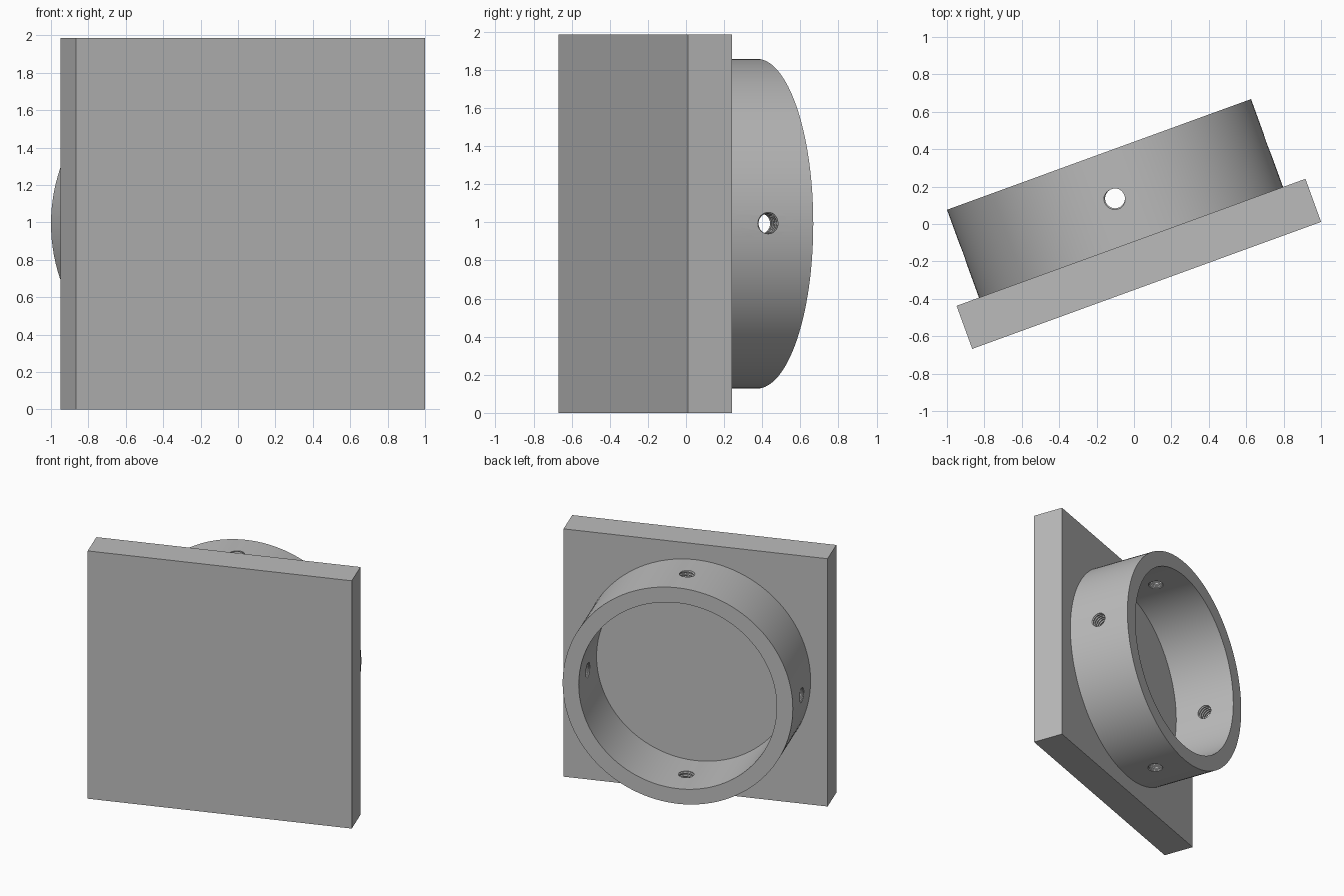
import bpy, bmesh, math
from mathutils import Matrix, Vector

if "Cube" in bpy.data.objects:
    bpy.data.objects.remove(bpy.data.objects["Cube"])

SIDE, THICK = 1.985, 0.245            # square plate
R_OUT, R_IN, DEPTH = 0.865, 0.744, 0.50   # collar ring
BASE = Matrix.Translation((-0.016, -0.098, SIDE / 2)) @ Matrix.Rotation(math.radians(20), 4, 'Z')

grey = bpy.data.materials.new("plain grey")
grey.diffuse_color = (0.50, 0.50, 0.50, 1)
grey.use_nodes = True
grey.node_tree.nodes["Principled BSDF"].inputs["Base Color"].default_value = grey.diffuse_color


def make_object(name, bm, matrix):
    bmesh.ops.recalc_face_normals(bm, faces=bm.faces)
    mesh = bpy.data.meshes.new(name)
    bm.to_mesh(mesh)
    bm.free()
    mesh.materials.append(grey)
    ob = bpy.data.objects.new(name, mesh)
    ob.matrix_world = matrix
    bpy.context.collection.objects.link(ob)
    return ob


def make_plate():
    bm = bmesh.new()
    bmesh.ops.create_cube(bm, size=1)
    bmesh.ops.scale(bm, vec=(SIDE, THICK, SIDE), verts=bm.verts)
    bmesh.ops.translate(bm, vec=(0, -THICK / 2, 0), verts=bm.verts)
    return make_object("plate_with_collar", bm, BASE)


def make_ring(n=128):
    # rectangular section revolved about the local y axis, rooted in the plate
    bm = bmesh.new()
    section = [(R_OUT, -0.1), (R_OUT, DEPTH), (R_IN, DEPTH), (R_IN, -0.1)]
    loops = [[bm.verts.new((r * math.cos(a), y, r * math.sin(a))) for r, y in section]
             for a in (2 * math.pi * i / n for i in range(n))]
    for i in range(n):
        p, q = loops[i], loops[(i + 1) % n]
        for k in range(4):
            m = (k + 1) % 4
            bm.faces.new((p[k], p[m], q[m], q[k]))
    return make_object("collar_ring", bm, BASE)


def make_thread_cutter(angle, n=32, turns=9, pitch=0.024, start=0.69):
    # helical tap: crests and roots follow the thread, ends closed by fans
    bm = bmesh.new()
    radii = [0.053, 0.053, 0.060, 0.060]
    k = len(radii)
    rows = turns * k
    grid = {}
    for i in range(rows + k + 1):
        for j in range(n):
            if i > rows and j > 0:
                continue
            a, r = 2 * math.pi * j / n, radii[i % k]
            z = start + pitch * (i / k + j / n)
            grid[i, j] = bm.verts.new((r * math.cos(a), r * math.sin(a), z))

    def vert(i, j):
        return grid[i + k, 0] if j == n else grid[i, j]

    for i in range(rows):
        for j in range(n):
            bm.faces.new((vert(i, j), vert(i, j + 1), vert(i + 1, j + 1), vert(i + 1, j)))
    for row in (0, rows):
        rim = [grid[row, j] for j in range(n)] + [grid[row + i, 0] for i in range(k, 0, -1)]
        tip = bm.verts.new((0, 0, start + pitch * (row / k + 0.5)))
        for a, b in zip(rim, rim[1:] + rim[:1]):
            bm.faces.new((a, b, tip))
    matrix = BASE @ Matrix.Translation((0, DEPTH / 2, 0)) @ Matrix.Rotation(angle, 4, 'Y')
    return make_object("screw_hole_cutter", bm, matrix)


def boolean(target, tool, operation):
    mod = target.modifiers.new(operation.lower(), 'BOOLEAN')
    mod.operation, mod.object, mod.solver = operation, tool, 'EXACT'
    bpy.context.view_layer.update()
    bpy.context.view_layer.objects.active = target
    bpy.ops.object.modifier_apply(modifier=mod.name)
    bpy.data.objects.remove(tool)


# Plate and collar fused, then four threaded screw holes around the collar
body = make_plate()
boolean(body, make_ring(), 'UNION')
for i in range(4):
    boolean(body, make_thread_cutter(i * math.pi / 2), 'DIFFERENCE')

bpy.ops.object.select_all(action='DESELECT')
body.select_set(True)
bpy.context.view_layer.objects.active = body
bpy.ops.object.shade_smooth_by_angle(angle=math.radians(25))
